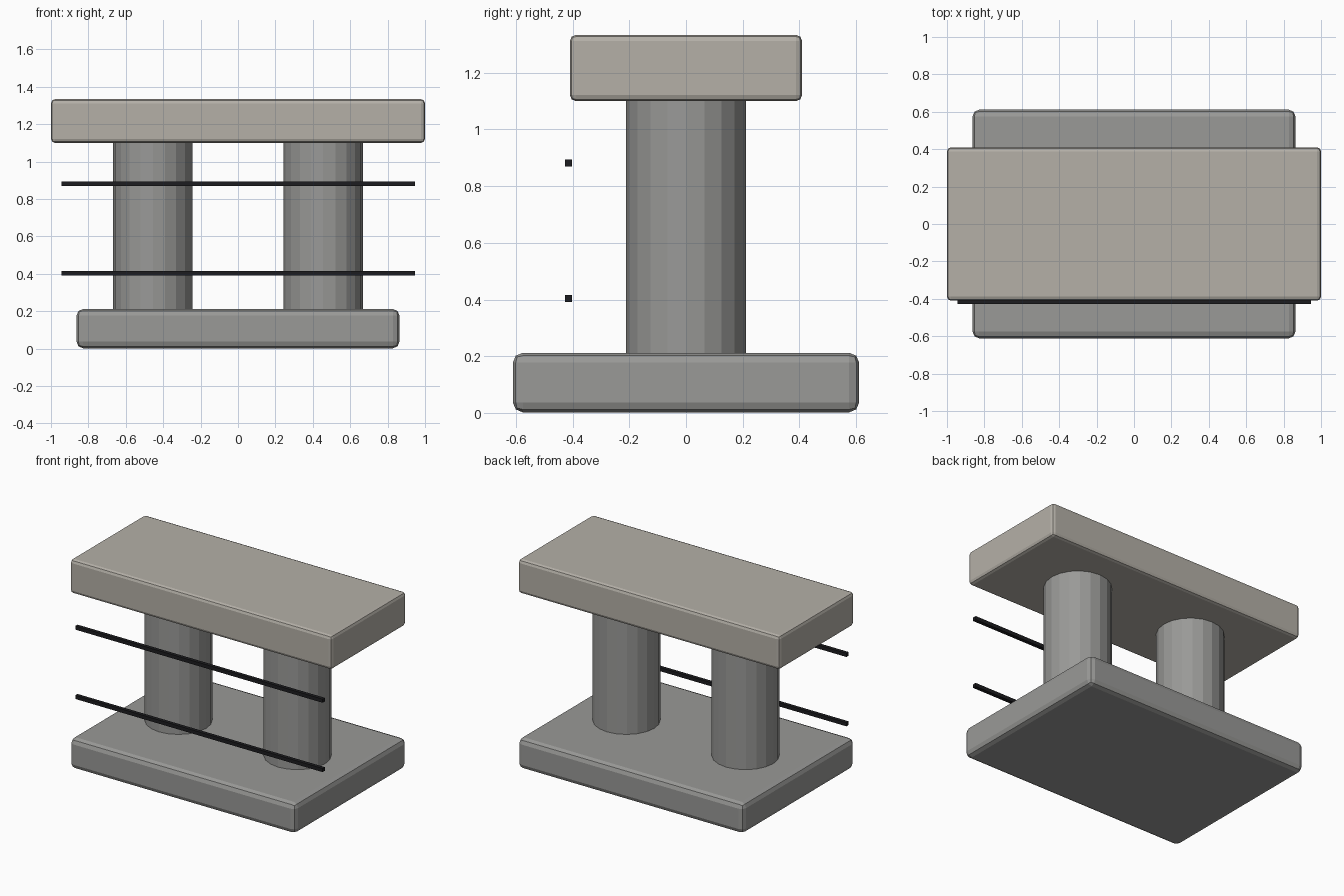
import bpy

if "Cube" in bpy.data.objects:
    bpy.data.objects.remove(bpy.data.objects["Cube"])


def material(name, color):
    m = bpy.data.materials.new(name)
    m.diffuse_color = (*color, 1)
    m.use_nodes = True
    m.node_tree.nodes["Principled BSDF"].inputs["Base Color"].default_value = m.diffuse_color
    return m


def box(name, size, loc, bevel=0.0, mat=None):
    bpy.ops.mesh.primitive_cube_add(size=1, location=loc)
    ob = bpy.context.object
    ob.name = name
    ob.scale = size
    bpy.ops.object.transform_apply(location=False, rotation=False, scale=True)
    if bevel:
        b = ob.modifiers.new("Bevel", "BEVEL")
        b.width = bevel
        b.segments = 2
    if mat:
        ob.data.materials.append(mat)
    return ob


stone = material("warm_stone", (0.46, 0.435, 0.39))
concrete = material("grey_concrete", (0.32, 0.32, 0.31))
dark = material("dark_metal", (0.012, 0.012, 0.014))

# Base plinth and top slab
box("base_plinth", (1.726, 1.222, 0.21), (0, 0, 0.107), 0.035, concrete)
box("top_slab", (2.0, 0.82, 0.234), (0, 0, 1.217), 0.022, stone)

# Pair of faceted columns, slightly embedded in both slabs
for side, x in (("left", -0.455), ("right", 0.455)):
    bpy.ops.mesh.primitive_cylinder_add(vertices=20, radius=0.212, depth=0.93,
                                        location=(x, 0, 0.655))
    col = bpy.context.object
    col.name = side + "_column"
    col.data.materials.append(concrete)

# Thin front rails
for level, z in (("lower", 0.403), ("upper", 0.882)):
    box(level + "_front_rail", (1.89, 0.025, 0.025), (0, -0.414, z), 0, dark)
